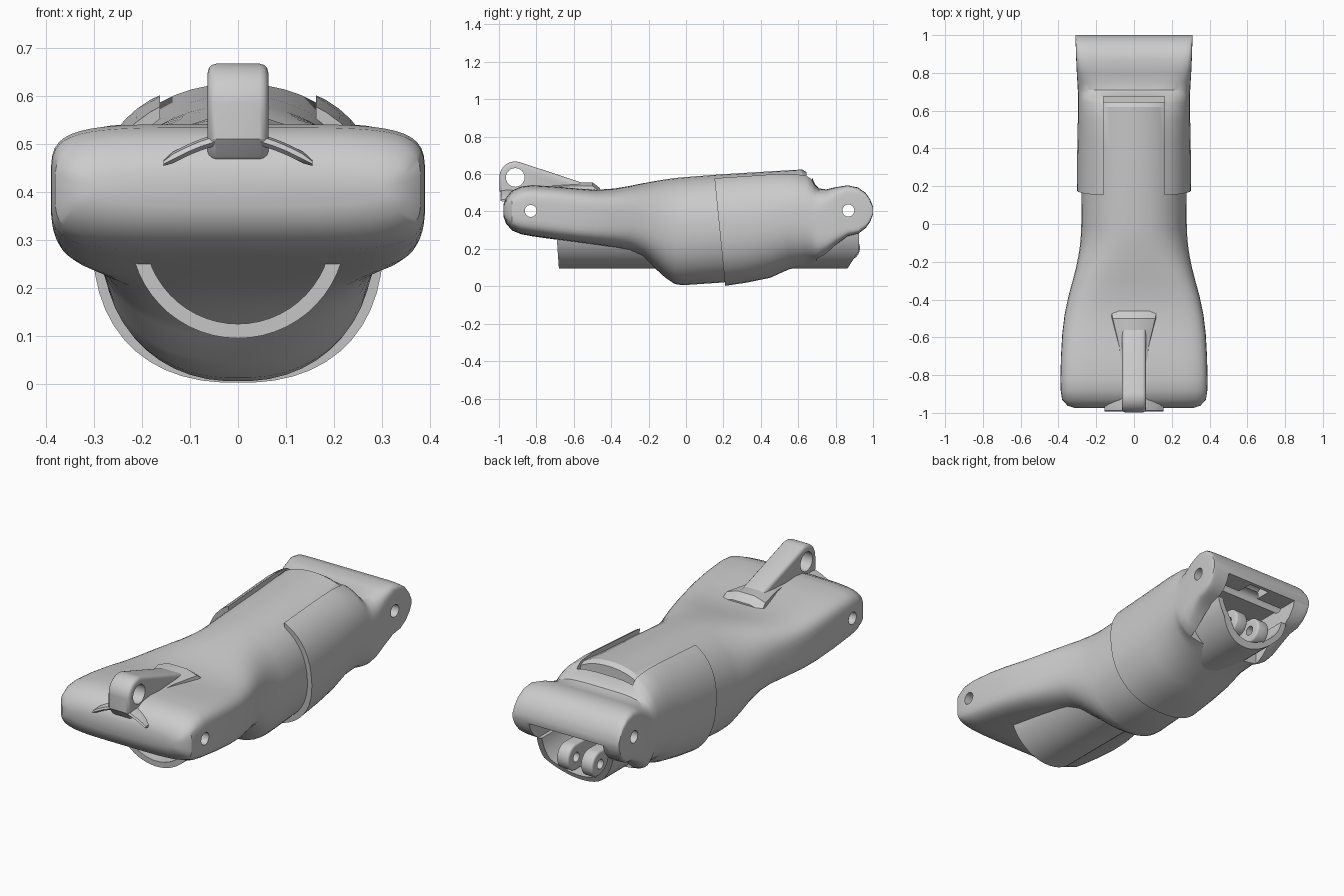
import bpy, bmesh
from math import sin, cos, pi, radians

if "Cube" in bpy.data.objects:
    bpy.data.objects.remove(bpy.data.objects["Cube"])


def finish(name, bm, bevel=0.0):
    bmesh.ops.recalc_face_normals(bm, faces=bm.faces)
    me = bpy.data.meshes.new(name)
    bm.to_mesh(me)
    bm.free()
    ob = bpy.data.objects.new(name, me)
    bpy.context.collection.objects.link(ob)
    if bevel:
        m = ob.modifiers.new("bevel", 'BEVEL')
        m.width, m.segments, m.limit_method = bevel, 3, 'ANGLE'
        m.angle_limit = radians(40)
        apply_mod(ob, m)
    return ob


def activate(ob):
    bpy.ops.object.select_all(action='DESELECT')
    ob.select_set(True)
    bpy.context.view_layer.objects.active = ob


def apply_mod(ob, m):
    activate(ob)
    bpy.ops.object.modifier_apply(modifier=m.name)


def cut(ob, cutter):
    cutter.hide_render = True
    m = ob.modifiers.new("cut", 'BOOLEAN')
    m.operation, m.object, m.solver = 'DIFFERENCE', cutter, 'EXACT'
    apply_mod(ob, m)
    bpy.data.objects.remove(cutter)


def skin(name, rings, bevel=0.0):
    """Bridge closed rings of points and cap both ends."""
    bm = bmesh.new()
    vs = [[bm.verts.new(p) for p in r] for r in rings]
    n = len(rings[0])
    for a, b in zip(vs, vs[1:]):
        for i in range(n):
            j = (i + 1) % n
            bm.faces.new((a[i], a[j], b[j], b[i]))
    bm.faces.new(vs[0])
    bm.faces.new(vs[-1])
    return finish(name, bm, bevel)


def loft(name, sections, n=48, lean=0.0):
    """Superellipse sections: y, half width, bottom z, top z, squareness."""
    rings = []
    for k, (y, hw, zb, zt, e) in enumerate(sections):
        ring = []
        for i in range(n):
            t = 2 * pi * (i + 0.5) / n
            c, s = cos(t), sin(t)
            x = hw * abs(c) ** (2 / e) * (1 if c > 0 else -1)
            z = (zb + zt) / 2 + (zt - zb) / 2 * abs(s) ** (2 / e) * (1 if s > 0 else -1)
            ring.append((x, y - (lean * z if k == 0 else 0), z))
        rings.append(ring)
    return skin(name, rings)


def extrude_x(name, prof, x0, x1, bevel=0.0):
    return skin(name, [[(x, y, z) for y, z in prof] for x in (x0, x1)], bevel)


def circle(y, z, r, a0=0, a1=360, n=32):
    full = (a1 - a0) == 360
    return [(y + r * cos(radians(a0 + (a1 - a0) * i / (n if full else n - 1))),
             z + r * sin(radians(a0 + (a1 - a0) * i / (n if full else n - 1)))) for i in range(n)]


def box(name, x0, x1, y0, y1, z0, z1, bevel=0.0):
    return extrude_x(name, [(y0, z0), (y1, z0), (y1, z1), (y0, z1)], x0, x1, bevel)


def hole(ob, y, z, r):
    cut(ob, extrude_x("hole_cutter", circle(y, z, r, n=24), -0.6, 0.6))


def trough(name, front, back):
    """Half-pipe shell; front and back give the end y at height z."""
    sec = [(0.225 * sin(a), 0.32 - 0.225 * cos(a)) for a in [radians(-80 + 160 * i / 24) for i in range(25)]]
    sec += [(0.195 * sin(a), 0.32 - 0.195 * cos(a)) for a in [radians(80 - 160 * i / 24) for i in range(25)]]
    return skin(name, [[(x, f(z), z) for x, z in sec] for f in (front, back)])


# main body: wide rounded front end flowing into a round barrel
body = loft("main_body", [
    (-0.975, 0.31, 0.37, 0.44, 3.5), (-0.962, 0.352, 0.335, 0.475, 4), (-0.93, 0.381, 0.298, 0.512, 4.5),
    (-0.88, 0.389, 0.278, 0.534, 5), (-0.82, 0.39, 0.267, 0.541, 5), (-0.7, 0.387, 0.25, 0.534, 5),
    (-0.58, 0.38, 0.234, 0.523, 4.8), (-0.48, 0.368, 0.22, 0.516, 4.3), (-0.38, 0.347, 0.204, 0.523, 3.7),
    (-0.3, 0.325, 0.185, 0.537, 3.2), (-0.23, 0.307, 0.15, 0.551, 2.8), (-0.17, 0.295, 0.1, 0.562, 2.5),
    (-0.11, 0.286, 0.045, 0.572, 2.35), (-0.06, 0.282, 0.012, 0.579, 2.25), (-0.02, 0.28, 0.005, 0.583, 2.2),
    (0.2, 0.278, 0.02, 0.6, 2.2), (0.4, 0.272, 0.06, 0.612, 2.2), (0.62, 0.27, 0.15, 0.625, 2.2),
    (0.645, 0.265, 0.16, 0.61, 2.2)])
hole(body, -0.83, 0.403, 0.032)

# rear sleeve: round cuff turning into a wide hinge end
sleeve = loft("rear_sleeve", [
    (0.21, 0.303, 0.002, 0.61, 2.35), (0.33, 0.302, 0.02, 0.622, 2.35), (0.45, 0.3, 0.045, 0.63, 2.35),
    (0.55, 0.298, 0.09, 0.63, 2.4), (0.64, 0.297, 0.11, 0.615, 2.6), (0.67, 0.297, 0.12, 0.59, 2.8),
    (0.69, 0.297, 0.13, 0.545, 3.5), (0.71, 0.298, 0.14, 0.524, 4.2), (0.75, 0.3, 0.17, 0.518, 5.5),
    (0.8, 0.303, 0.22, 0.53, 8), (0.865, 0.306, 0.268, 0.54, 12), (0.92, 0.308, 0.281, 0.528, 14),
    (0.96, 0.309, 0.31, 0.5, 14), (0.985, 0.31, 0.345, 0.464, 14), (1.0, 0.31, 0.385, 0.425, 14)], lean=0.1)
cut(sleeve, box("top_slot_cutter", -0.162, 0.162, 0.0, 0.675, 0.48, 0.8))
cut(sleeve, box("hinge_cavity_cutter", -0.215, 0.215, 0.7, 1.1, 0.0, 0.385))
cut(sleeve, extrude_x("notch_cutter", circle(0.93, 0.385, 0.05), -0.06, 0.06))
hole(sleeve, 0.868, 0.405, 0.032)

# curved shells below the front and rear ends
front_shell = trough("front_shell", lambda z: -0.68 - 0.07 * (z - 0.1), lambda z: -0.08)
rear_shell = trough("rear_shell", lambda z: 0.45,
                    lambda z: 0.86 + 0.065 * min(1, max(0, (z - 0.09) / 0.1)))

# pair of lugs in the rear hinge cavity
lugs = []
for side, label in ((-1, "left"), (1, "right")):
    prof = circle(0.862, 0.205, 0.068, -90, 90, 16) + [(0.68, 0.27), (0.68, 0.137)]
    xs = sorted((side * 0.035, side * 0.105))
    lug = extrude_x(f"rear_lug_{label}", prof, xs[0], xs[1], 0.01)
    hole(lug, 0.862, 0.205, 0.025)
    lugs.append(lug)

# front eye lug with its arm
arm_prof = circle(-0.913, 0.582, 0.085, 72, 180, 16) + [
    (-0.998, 0.51), (-0.96, 0.46), (-0.52, 0.48), (-0.52, 0.54), (-0.58, 0.562)]
eye = extrude_x("eye_lug", arm_prof, -0.063, 0.063, 0.018)
hole(eye, -0.913, 0.582, 0.05)

# flared base of the arm
flare = skin("arm_flare", [[(s * w, y, z) for s, w, z in
                            ((-1, hw, 0.48), (1, hw, 0.48), (1, hw * 0.9, zt - 0.02), (0.4, hw, zt), (-0.4, hw, zt), (-1, hw * 0.9, zt - 0.02))]
                           for y, hw, zt in ((-0.85, 0.068, 0.55), (-0.65, 0.085, 0.555), (-0.5, 0.125, 0.556), (-0.46, 0.132, 0.525))])

# curved whisker-shaped foot of the lug on the front face
foot_rings = []
for i in range(17):
    u = -1 + i / 8
    x, z = 0.155 * u, 0.515 - 0.055 * abs(u) ** 1.7
    d = 0.012 if abs(u) < 1 else 0.006
    foot_rings.append([(x, y, z + dz) for y, dz in
                       ((-0.983, -d), (-0.993, -d * 0.3), (-0.988, d * 0.6), (-0.96, d), (-0.9, d), (-0.9, -d))])
foot = skin("lug_foot", foot_rings)

for ob in [body, sleeve, front_shell, rear_shell, eye, flare, foot] + lugs:
    activate(ob)
    bpy.ops.object.shade_smooth_by_angle(angle=radians(32))
